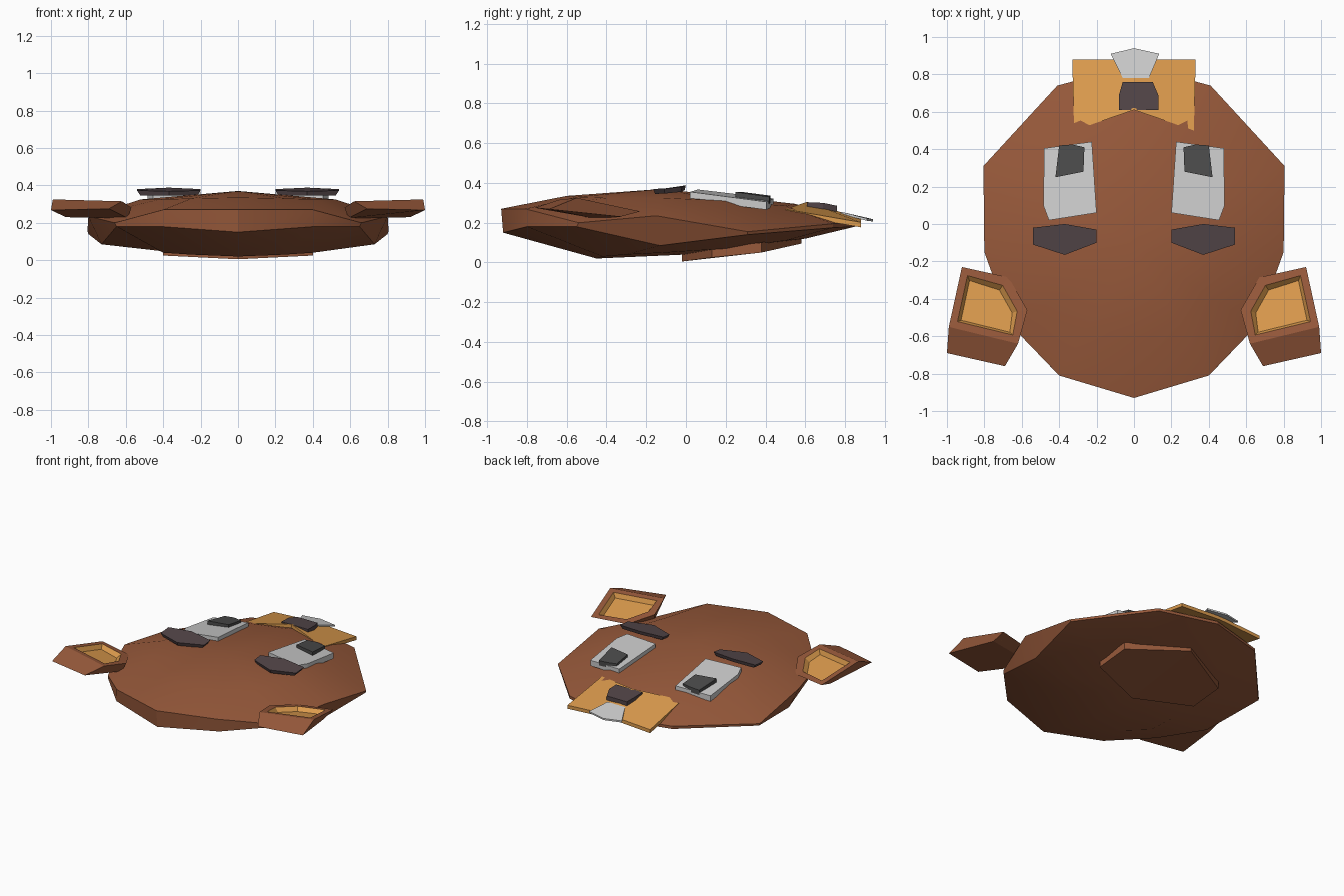
import bpy, bmesh, math
from mathutils import Vector

if "Cube" in bpy.data.objects:
    bpy.data.objects.remove(bpy.data.objects["Cube"])


def material(name, rgb):
    m = bpy.data.materials.new(name)
    m.diffuse_color = (*rgb, 1)
    m.use_nodes = True
    m.node_tree.nodes["Principled BSDF"].inputs["Base Color"].default_value = m.diffuse_color
    return m


BROWN = material("brown_fur", (0.31, 0.10, 0.043))
TAN = material("tan_fur", (0.72, 0.33, 0.075))
WHITE = material("white", (0.7, 0.7, 0.7))
DARK = material("dark", (0.085, 0.06, 0.065))
BLACK = material("black", (0.07, 0.07, 0.07))


def finish(bm, name, mats, mirror=False):
    # drop faces lying on the mirror plane
    bmesh.ops.recalc_face_normals(bm, faces=bm.faces)
    if mirror:
        inner = [f for f in bm.faces if all(abs(v.co.x) < 1e-4 for v in f.verts)]
        bmesh.ops.delete(bm, geom=inner, context='FACES')
    me = bpy.data.meshes.new(name)
    bm.to_mesh(me)
    bm.free()
    ob = bpy.data.objects.new(name, me)
    bpy.context.collection.objects.link(ob)
    for m in mats:
        me.materials.append(m)
    if mirror:
        ob.modifiers.new("mirror", 'MIRROR')
    return ob


def slab(name, pts, depth, mat, mirror=False, taper=1.0):
    # polygon with its underside dropped by depth
    bm = bmesh.new()
    c = sum((Vector(p) for p in pts), Vector()) / len(pts)
    top = [bm.verts.new(p) for p in pts]
    low = [bm.verts.new(((p[0] - c.x) * taper + c.x, (p[1] - c.y) * taper + c.y, p[2] - depth))
           for p in pts]
    bm.faces.new(top)
    bm.faces.new(low)
    for i in range(len(pts)):
        j = (i + 1) % len(pts)
        bm.faces.new((top[i], top[j], low[j], low[i]))
    return finish(bm, name, [mat], mirror)


# head: half rings from underside to crown, mirrored and bridged
rings = [
    [(0, -.45, .02), (.25, -.42, .03), (.4, -.3, .04), (.42, -.1, .05), (.4, .2, .07), (.3, .5, .11), (0, .6, .12)],
    [(0, -.92, .15), (.41, -.80, .18), (.65, -.55, .18), (.73, -.13, .085), (.80, .31, .14), (.41, .74, .175), (0, .85, .18)],
    [(0, -.93, .27), (.40, -.81, .27), (.66, -.54, .20), (.80, -.15, .235), (.805, .31, .155), (.41, .74, .195), (0, .85, .20)],
    [(0, -.6, .335), (.25, -.55, .33), (.42, -.4, .325), (.52, -.12, .325), (.48, .2, .31), (.25, .5, .285), (0, .55, .295)],
]
bm = bmesh.new()
loops = []
for half in rings:
    full = half + [(-x, y, z) for x, y, z in half[-2:0:-1]]
    loops.append([bm.verts.new(p) for p in full])
for a, b in zip(loops, loops[1:]):
    for i in range(12):
        j = (i + 1) % 12
        bm.faces.new((a[i], a[j], b[j], b[i]))
for ring, centre in ((loops[0], (0, 0, .04)), (loops[-1], (0, -.12, .37))):
    v = bm.verts.new(centre)
    for i in range(12):
        bm.faces.new((ring[i], ring[(i + 1) % 12], v))
head = finish(bm, "head", [BROWN])
bpy.context.view_layer.objects.active = head
head.select_set(True)
bpy.ops.object.shade_smooth_by_angle(angle=math.radians(30))

# neck stub under the head
slab("neck", [(0, -.02, .055), (.4, .13, .075), (.4, .38, .10), (0, .58, .145)], .05, BROWN, True)

# ears: wedge block with a sunken tan panel
bm = bmesh.new()
top = [bm.verts.new(p) for p in
       [(.92, -.23, .257), (.67, -.285, .25), (.57, -.46, .28), (.62, -.64, .315), (.99, -.55, .325)]]
low = [bm.verts.new(p) for p in
       [(.92, -.33, .23), (.66, -.37, .225), (.59, -.48, .225), (.69, -.76, .275), (1.0, -.69, .268)]]
face = bm.faces.new(top)
bm.faces.new(low)
for i in range(5):
    j = (i + 1) % 5
    bm.faces.new((top[i], top[j], low[j], low[i]))
bmesh.ops.recalc_face_normals(bm, faces=bm.faces)
bmesh.ops.inset_region(bm, faces=[face], thickness=.055)
before = set(bm.faces)
bmesh.ops.inset_region(bm, faces=[face], thickness=.025, depth=-.03)
face.material_index = 1
for f in set(bm.faces) - before:
    f.material_index = 1
finish(bm, "ears", [BROWN, TAN], True)

# eyes, pupils and brows
slab("eyes", [(.225, .44, .322), (.48, .405, .305), (.485, .10, .345), (.455, .02, .355), (.2, .06, .367)],
     .04, WHITE, True)
slab("pupils", [(.265, .41, .338), (.33, .425, .336), (.40, .42, .33), (.42, .25, .355), (.27, .28, .355)],
     .035, BLACK, True)
slab("brows", [(.2, -.03, .38), (.2, -.10, .372), (.37, -.165, .37), (.54, -.11, .372), (.54, -.02, .38),
               (.37, 0, .388)], .025, DARK, True, .9)

# muzzle, nose and front teeth
slab("muzzle", [(0, .61, .305), (.32, .50, .268), (.33, .88, .202), (0, .88, .222)], .025, TAN, True)
slab("nose", [(-.06, .76, .285), (.10, .76, .285), (.13, .69, .30), (.13, .61, .302), (-.08, .61, .302),
              (-.08, .69, .30)], .03, DARK)
slab("teeth", [(-.125, .91, .222), (0, .94, .218), (.135, .91, .222), (.08, .78, .255), (-.06, .78, .255)],
     .012, WHITE)
